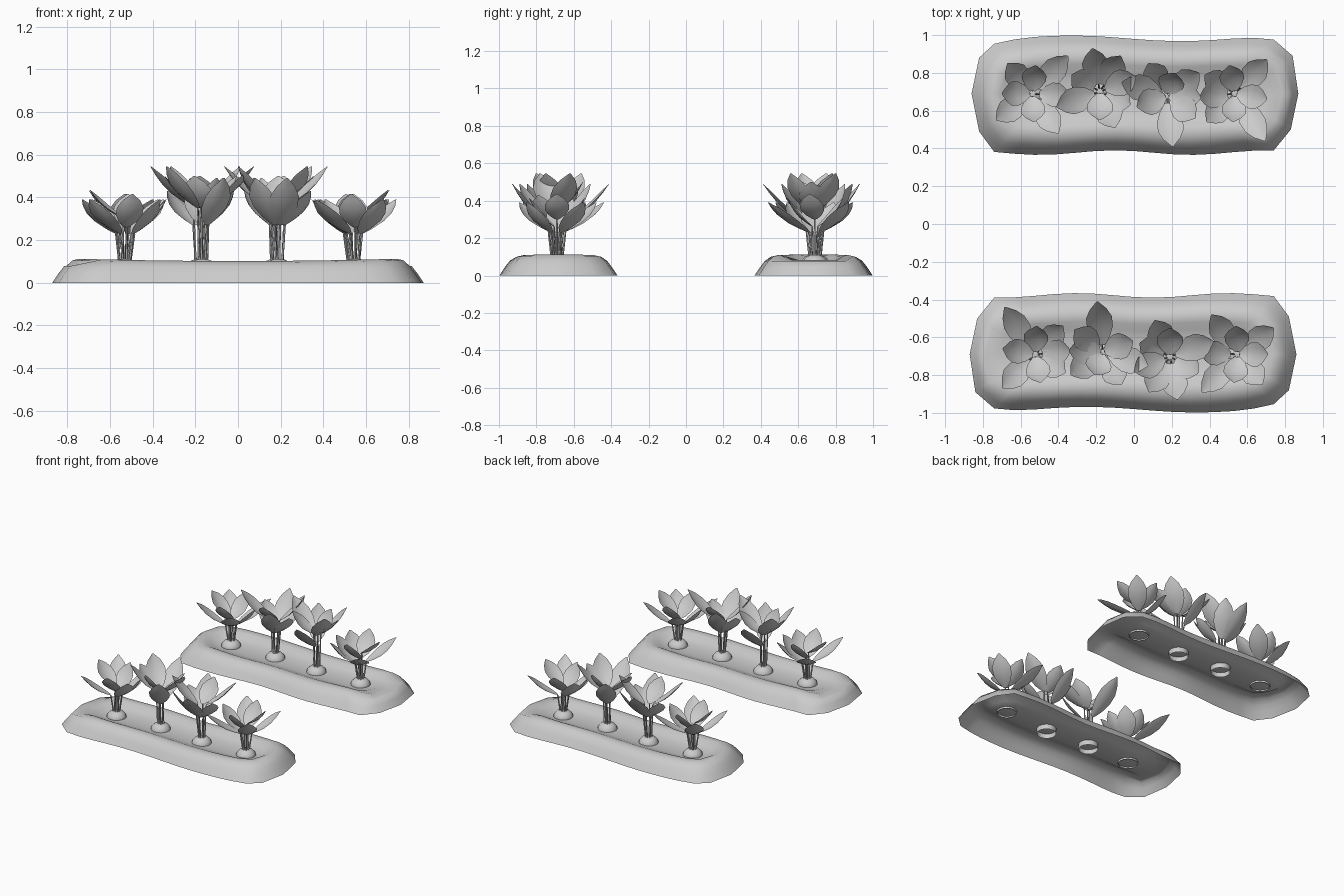
import bpy, bmesh, math
from mathutils import Vector, Matrix

if "Cube" in bpy.data.objects:
    bpy.data.objects.remove(bpy.data.objects["Cube"], do_unlink=True)

clay = bpy.data.materials.new("pale_grey")
clay.use_nodes = True
GREY = (0.6, 0.6, 0.6, 1)
clay.diffuse_color = GREY
clay.node_tree.nodes["Principled BSDF"].inputs["Base Color"].default_value = GREY

ROW_Y = 0.683


def finish(bm, name, turn, angle=60):
    """Turn the mesh into a shaded object, placed in its row."""
    bm.transform(turn)
    mesh = bpy.data.meshes.new(name)
    bm.to_mesh(mesh)
    bm.free()
    mesh.materials.append(clay)
    obj = bpy.data.objects.new(name, mesh)
    bpy.context.collection.objects.link(obj)
    bpy.ops.object.select_all(action='DESELECT')
    obj.select_set(True)
    bpy.context.view_layer.objects.active = obj
    bpy.ops.object.shade_smooth_by_angle(angle=math.radians(angle))


def bridge(bm, rings, closed=True):
    """Join neighbouring rings of points with quads."""
    loops = [[bm.verts.new(p) for p in ring] for ring in rings]
    n = len(loops[0])
    for a, b in zip(loops, loops[1:]):
        for i in range(n if closed else n - 1):
            j = (i + 1) % n
            bm.faces.new((a[i], a[j], b[j], b[i]))
    return loops


def bed_outline():
    """Wavy long sides joined by chamfered ends, counter-clockwise."""
    xs = [-0.74 + 1.48 * i / 14 for i in range(15)]
    near = [(x, 0.378 + 0.012 * math.cos(math.pi * (x + 0.1) / 0.4)) for x in xs]
    far = [(x, 0.983 + 0.015 * math.cos(math.pi * (x + 0.33) / 0.58)
            - 0.02 * max(0, abs(x) - 0.6) / 0.14) for x in reversed(xs)]
    right = [(0.83, 0.5), (0.87, 0.69), (0.84, 0.89)]
    left = [(-0.82, 0.88), (-0.86, 0.69), (-0.82, 0.49)]
    return near + right + far + left


def build_bed(name, turn):
    # Soil mound: open underneath, rounded shoulder, shallow trough on top
    profile = [(0, 0), (0.03, 0.045), (0.055, 0.078), (0.085, 0.098),
               (0.12, 0.105), (0.15, 0.099), (0.19, 0.08), (0.24, 0.066)]
    rings = []
    for inset, z in profile:
        ring = []
        for x, y in bed_outline():
            px = x * (1 - inset / 0.865)
            dy = (y - ROW_Y) * (1 - inset / 0.315)
            pz = z
            if 0.07 < inset < 0.17:
                pz += 0.009 * (x / 0.8) ** 2 - 0.003
                if x > 0.8:
                    pz -= 0.03
            ring.append((px, ROW_Y + dy, pz))
        rings.append(ring)
    bm = bmesh.new()
    loops = bridge(bm, rings)
    # Trough floor as cross strips between the long sides
    inner = loops[-1]
    for i in range(14):
        bm.faces.new((inner[i], inner[i + 1], inner[31 - i], inner[32 - i]))
    bm.faces.new(inner[14:19])
    bm.faces.new(inner[32:] + inner[:1])
    bmesh.ops.recalc_face_normals(bm, faces=bm.faces)
    if max(bm.faces, key=lambda f: abs(f.normal.z)).normal.z < 0:
        bmesh.ops.reverse_faces(bm, faces=bm.faces)
    finish(bm, name, turn)


def build_root(name, turn, x, y, low):
    # Root crown: short open sleeve with a dome
    profile = [(0.066, low), (0.069, 0.064), (0.062, 0.084),
               (0.046, 0.101), (0.022, 0.111)]
    rings = [[(x + r * math.cos(math.tau * i / 14), y + r * math.sin(math.tau * i / 14), z)
              for i in range(14)] for r, z in profile]
    bm = bmesh.new()
    bm.faces.new(bridge(bm, rings)[-1])
    finish(bm, name, turn)


def add_stem(bm, start, end, radius):
    axis = (end - start).normalized()
    u = axis.orthogonal().normalized()
    v = axis.cross(u)
    bridge(bm, [[p + radius * k * (u * math.cos(a) + v * math.sin(a))
                 for a in (math.tau * i / 5 for i in range(5))]
                for p, k in ((start, 1), (end, 0.7))])


def add_leaf(bm, base, tip, width):
    """Pointed, cupped blade bending outward from base to tip."""
    along = tip - base
    out = Vector((along.x, along.y, 0)).normalized()
    side = Vector((-out.y, out.x, 0))
    normal = side.cross(along).normalized()      # outer, lower side
    if normal.z > 0:
        normal = -normal
    rows = []
    for t, w in ((0, 0.2), (0.17, 0.66), (0.4, 0.98), (0.62, 0.98), (0.82, 0.64), (1, 0.06)):
        mid = base + along * t + normal * 0.02 * math.sin(math.pi * t)
        rows.append([mid + side * s * w * width / 2 - normal * 0.015 * s * s * w
                     for s in (-1, -0.5, 0, 0.5, 1)])
    bridge(bm, rows, closed=False)


# Each plant: position, tall or short, and leaf tips as (outward x, y) offsets
PLANTS = [
    (-0.54, 0.69, False, [(-.13, .16), (.02, .15), (.19, .2), (-.16, .0),
                          (-.19, -.14), (.01, -.15), (.14, -.21), (.2, -.01)]),
    (-0.18, 0.70, True, [(-.04, .23), (.11, .19), (-.15, .09), (-.23, -.08),
                         (.19, .08), (.16, -.07), (.0, -.15), (.08, -.19)]),
    (0.175, 0.68, True, [(-.1, .17), (.04, .12), (.17, .12), (-.24, .07),
                         (-.16, -.06), (.03, -.27), (.15, -.12), (.18, -.01)]),
    (0.535, 0.69, False, [(-.16, .1), (-.03, .15), (.17, .18), (-.19, -.02),
                          (-.15, -.15), (-.01, -.15), (.16, -.25), (.17, -.03)]),
]


def leaf_tier(tall, dx, dy):
    """Foot height, tip height and foot radius of a leaf."""
    inner = math.hypot(dx, dy) < 0.185
    if not tall:
        if not inner:
            return 0.23, 0.39, 0.04
        return (0.26, 0.415, 0.015) if abs(dx) < 0.05 else (0.3, 0.435, 0.01)
    if inner:
        return (0.27, 0.43, 0.035) if dx * dy < -0.005 else (0.35, 0.5, 0.01)
    return (0.35, 0.545, 0.03) if abs(dx) > abs(dy) else (0.27, 0.49, 0.04)


def build_plant(name, turn, x, y, tall, tips):
    stems, leaves = bmesh.new(), bmesh.new()
    for dx, dy in tips:
        out = Vector((dx, dy, 0)).normalized()
        foot, top, radius = leaf_tier(tall, dx, dy)
        start = Vector((x, y, 0.1)) + out * 0.02
        base = Vector((x, y, foot)) + out * radius
        tip = Vector((x + dx, y + dy, top))
        add_stem(stems, start, base, 0.006)
        add_leaf(leaves, base, tip, 0.14 if tall else 0.13)
    finish(stems, name + "_stems", turn)
    finish(leaves, name + "_leaves", turn)


# The front row is the back row turned half way round, set slightly to the left
for row, angle, shift in (("back", 0, 0), ("front", math.pi, 0.01)):
    turn = Matrix.Rotation(angle, 4, 'Z')
    build_bed(row + "_bed", turn)
    for n, (x, y, tall, tips) in enumerate(PLANTS, 1):
        build_root(f"{row}_root_{n}", turn, x - shift, y, 0.03 if tall else 0.054)
        build_plant(f"{row}_plant_{n}", turn, x - shift, y, tall, tips)
